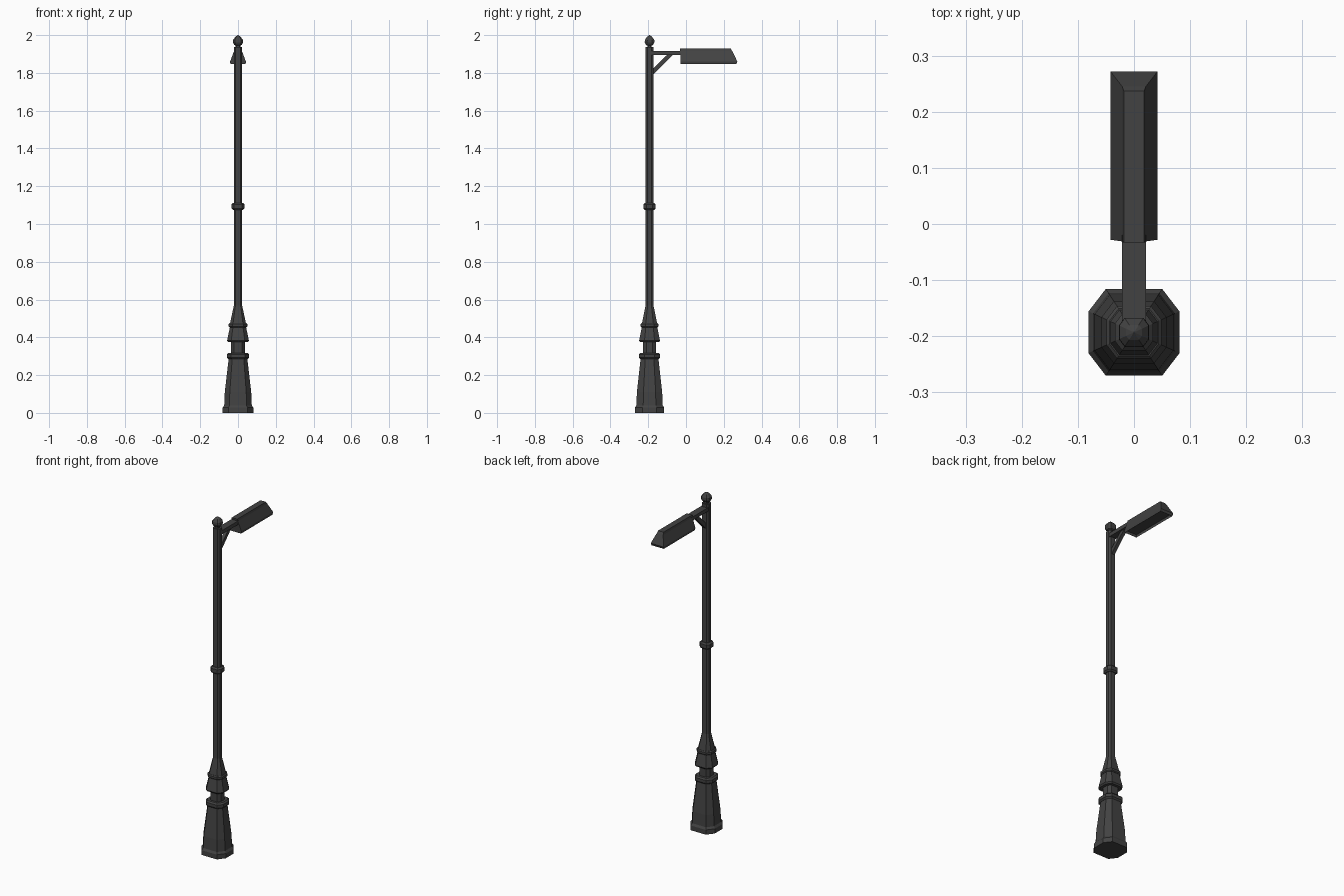
import bpy, bmesh, math
from mathutils import Vector

if "Cube" in bpy.data.objects:
    bpy.data.objects.remove(bpy.data.objects["Cube"])

POST_Y = -0.193
# slightly stretched octagon, unit half-width in x
QUAD = [(1.0, 0.46), (0.62, 0.955)]
OCT = (QUAD + [(-x, y) for x, y in reversed(QUAD)]
       + [(-x, -y) for x, y in QUAD] + [(x, -y) for x, y in reversed(QUAD)])

iron = bpy.data.materials.new("dark_iron")
iron.diffuse_color = (0.055, 0.055, 0.055, 1)
iron.use_nodes = True
iron.node_tree.nodes["Principled BSDF"].inputs["Base Color"].default_value = iron.diffuse_color


def finish(name, bm):
    bmesh.ops.recalc_face_normals(bm, faces=bm.faces)
    mesh = bpy.data.meshes.new(name)
    bm.to_mesh(mesh)
    bm.free()
    mesh.materials.append(iron)
    obj = bpy.data.objects.new(name, mesh)
    bpy.context.collection.objects.link(obj)
    return obj


def loft(bm, rings):
    """Skin closed rings of points and cap both ends; returns the two caps."""
    loops = [[bm.verts.new(p) for p in ring] for ring in rings]
    n = len(loops[0])
    for a, b in zip(loops, loops[1:]):
        for i in range(n):
            j = (i + 1) % n
            bm.faces.new((a[i], a[j], b[j], b[i]))
    return bm.faces.new(loops[0][::-1]), bm.faces.new(loops[-1])


def turned(name, profile):
    """Octagonal post part from (half-width, height) pairs."""
    bm = bmesh.new()
    loft(bm, [[(x * r, POST_Y + y * r, z) for x, y in OCT] for r, z in profile])
    return finish(name, bm)


def collar(name, r, z0, z1, bevel=0.008):
    return turned(name, [(r - bevel, z0), (r, z0 + bevel), (r, z1 - bevel), (r - bevel, z1)])


def side_extrude(name, outline, half):
    """Extrude a (y, z) outline across x."""
    bm = bmesh.new()
    loft(bm, [[(x, y, z) for y, z in outline] for x in (-half, half)])
    return finish(name, bm)


# Stepped base and pole
turned("base", [(0.081, 0), (0.081, 0.028), (0.073, 0.04), (0.070, 0.11), (0.049, 0.29)])
collar("base_collar", 0.058, 0.284, 0.318)
turned("base_neck", [(0.036, 0.30), (0.036, 0.39)])
turned("skirt", [(0.052, 0.374), (0.058, 0.382), (0.042, 0.458)])
collar("skirt_collar", 0.049, 0.453, 0.475, 0.005)
turned("shoulder", [(0.043, 0.47), (0.022, 0.568)])
turned("pole", [(0.022, 0.55), (0.022, 1.936)])
collar("pole_collar", 0.034, 1.074, 1.112)

# Finial
turned("finial", [(0.012, 1.93), (0.012, 1.944), (0.020, 1.948), (0.027, 1.962),
                  (0.026, 1.975), (0.014, 1.991), (0.001, 2.0)])

# Arm and diagonal brace
side_extrude("arm", [(POST_Y, 1.895), (-0.02, 1.895), (-0.02, 1.917), (POST_Y, 1.917)], 0.021)
side_extrude("brace", [(-0.18, 1.785), (-0.066, 1.90), (-0.095, 1.90), (-0.18, 1.818)], 0.01)

# Lamp head: tapered hood with slanted far end and recessed underside
bm = bmesh.new()
levels = [(0.040, -0.028, 0.266, 1.846), (0.042, -0.028, 0.272, 1.860),
          (0.021, -0.031, 0.245, 1.915), (0.018, -0.033, 0.237, 1.928)]
under, top = loft(bm, [[(-w, y0, z), (w, y0, z), (w, y1, z), (-w, y1, z)]
                       for w, y0, y1, z in levels])
bmesh.ops.inset_region(bm, faces=[under], thickness=0.008)
bmesh.ops.translate(bm, verts=under.verts, vec=Vector((0, 0, 0.016)))
finish("lamp_head", bm)
